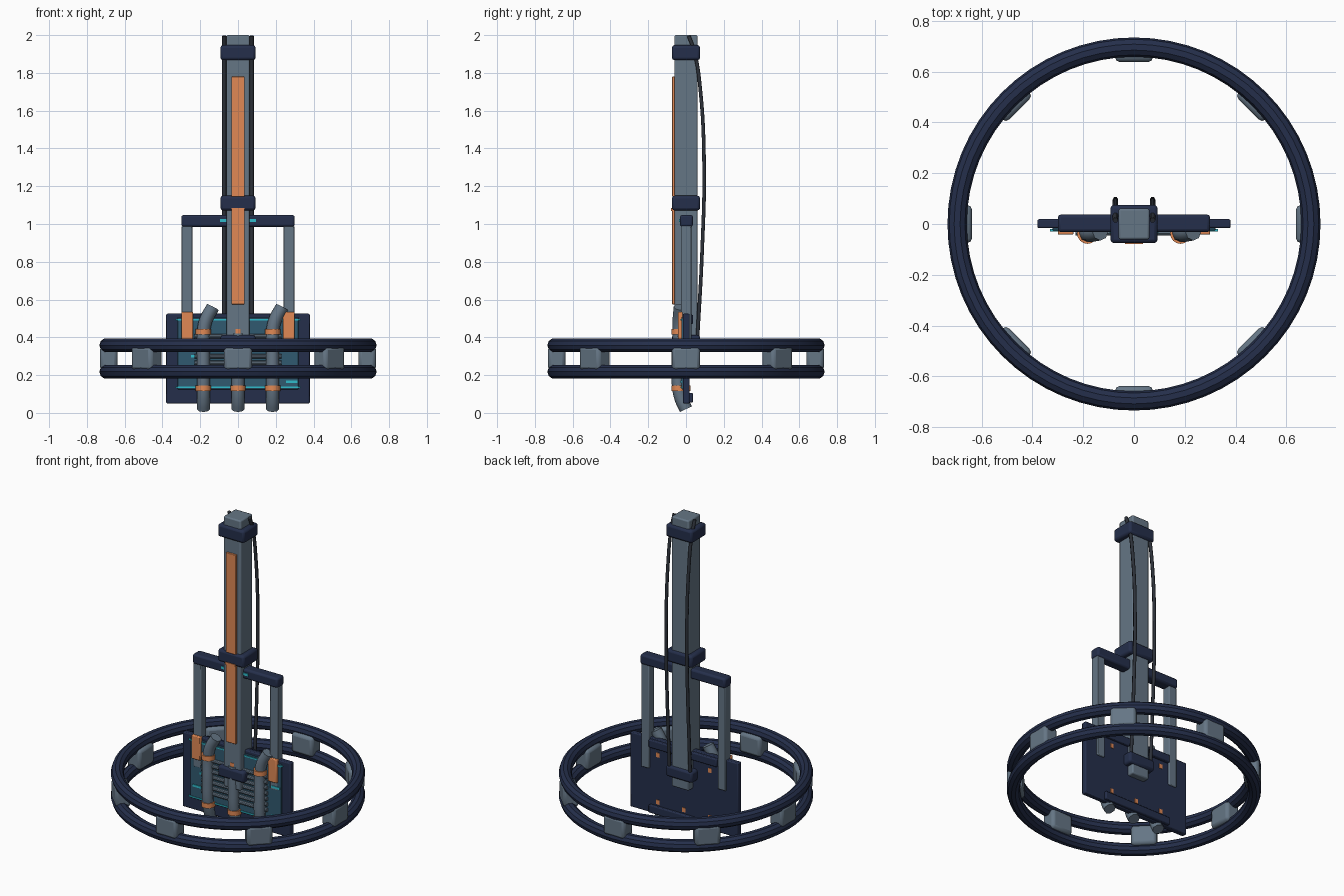
import bpy, math
from mathutils import Vector

if "Cube" in bpy.data.objects:
    bpy.data.objects.remove(bpy.data.objects["Cube"])


def mat(name, rgb):
    m = bpy.data.materials.new(name)
    m.diffuse_color = (*rgb, 1)
    m.use_nodes = True
    m.node_tree.nodes["Principled BSDF"].inputs["Base Color"].default_value = m.diffuse_color
    return m


NAVY = mat("navy", (0.018, 0.028, 0.07))
STEEL = mat("steel", (0.13, 0.18, 0.235))
ORANGE = mat("orange", (0.75, 0.25, 0.09))
TEAL = mat("teal", (0.03, 0.1, 0.16))
CYAN = mat("cyan", (0.03, 0.5, 0.6))
CABLE = mat("cable", (0.025, 0.03, 0.04))


def finish(ob, name, material, angle=35):
    ob.name = name
    ob.data.materials.append(material)
    if ob.type == 'MESH':
        bpy.ops.object.shade_smooth_by_angle(angle=math.radians(angle))
    return ob


def box(name, x, y, z, material, bevel=0.0, rot=0.0):
    """Box from (min, max) ranges, turned about the world z axis."""
    lo, hi = Vector((x[0], y[0], z[0])), Vector((x[1], y[1], z[1]))
    bpy.ops.mesh.primitive_cube_add(size=1)
    ob = bpy.context.object
    c, s = (lo + hi) / 2, hi - lo
    for v in ob.data.vertices:
        v.co = Vector((v.co[i] * s[i] + c[i] for i in range(3)))
    ob.rotation_euler.z = rot
    if bevel:
        b = ob.modifiers.new("bevel", 'BEVEL')
        b.width, b.segments = bevel, 2
    return finish(ob, name, material)


def tube(name, pts, r, material, res=2):
    """Round tube through smooth points."""
    cu = bpy.data.curves.new(name, 'CURVE')
    cu.dimensions = '3D'
    cu.bevel_depth, cu.bevel_resolution = r, res
    cu.use_fill_caps = True
    cu.resolution_u = 6
    sp = cu.splines.new('BEZIER')
    sp.bezier_points.add(len(pts) - 1)
    for bp, p in zip(sp.bezier_points, pts):
        bp.co = p
        bp.handle_left_type = bp.handle_right_type = 'AUTO'
    ob = bpy.data.objects.new(name, cu)
    bpy.context.collection.objects.link(ob)
    return finish(ob, name, material)


def cylinder(name, loc, r, h, material, axis='Z', sides=16):
    rot = (0, math.pi / 2, 0) if axis == 'X' else (0, 0, 0)
    bpy.ops.mesh.primitive_cylinder_add(vertices=sides, radius=r, depth=h, location=loc, rotation=rot)
    return finish(bpy.context.object, name, material)


# Double ring with eight spacer blocks
for label, z in (("lower", 0.218), ("upper", 0.358)):
    bpy.ops.mesh.primitive_torus_add(major_radius=0.696, minor_radius=0.038,
                                     major_segments=64, minor_segments=10, location=(0, 0, z))
    finish(bpy.context.object, label + "_ring", NAVY)
for i in range(8):
    box(f"ring_block_{i}", (0.638, 0.731), (-0.075, 0.075), (0.226, 0.352), STEEL, 0.018, i * math.pi / 4)

# Mast, collars and front strip
box("mast", (-0.061, 0.061), (-0.061, 0.061), (0.28, 2.0), STEEL, 0.008)
for i, (a, b) in enumerate(((0.34, 0.412), (1.072, 1.15), (1.867, 1.947))):
    box(f"mast_collar_{i}", (-0.093, 0.093), (-0.075, 0.075), (a, b), NAVY, 0.014)
box("mast_strip_lower", (-0.035, 0.035), (-0.073, -0.055), (0.575, 1.075), ORANGE, 0.003)
box("mast_strip_upper", (-0.035, 0.035), (-0.073, -0.055), (1.145, 1.78), ORANGE, 0.003)
box("mast_strip_bridge", (-0.035, 0.035), (-0.079, -0.06), (1.07, 1.085), ORANGE)

# Support frame beside the mast
box("cross_bar", (-0.3, 0.3), (-0.032, 0.037), (0.985, 1.048), NAVY, 0.012)
for s, side in ((-1, "left"), (1, "right")):
    xs = sorted((s * 0.242, s * 0.298))
    box(side + "_upright", xs, (-0.026, 0.028), (0.33, 0.99), STEEL, 0.005)
    box(side + "_upright_pad", sorted((s * 0.238, s * 0.3)), (-0.042, -0.018), (0.385, 0.535), ORANGE, 0.005)
    box(side + "_bar_light", sorted((s * 0.06, s * 0.096)), (-0.036, -0.03), (1.01, 1.026), CYAN)
    # Slack cable behind the mast
    x = s * 0.073
    tube(side + "_cable", [(x, 0.015, 1.995), (x, 0.045, 1.91), (x, 0.075, 1.72), (x, 0.096, 1.3),
                           (x, 0.085, 0.85), (x, 0.06, 0.38)], 0.011, CABLE, 1)

# Back plate, its rear ribs and front panel
box("back_plate", (-0.38, 0.38), (-0.016, 0.019), (0.05, 0.525), NAVY, 0.006)
for i, z in enumerate((0.08, 0.495)):
    box(f"plate_rib_{i}", (-0.24, 0.24), (0.01, 0.037), (z - 0.025, z + 0.025), NAVY, 0.006)
box("front_panel", (-0.32, 0.32), (-0.025, -0.01), (0.125, 0.505), TEAL, 0.003)
for i, z in enumerate((0.135, 0.494)):
    box(f"panel_trim_{i}", (-0.33, 0.33), (-0.029, -0.02), (z - 0.004, z + 0.004), CYAN)
for i, (x, z) in enumerate(((0.285, 0.165), (0.285, 0.35), (-0.27, 0.21), (-0.22, 0.3))):
    box(f"panel_light_{i}", (x - 0.03, x + 0.03), (-0.03, -0.02), (z - 0.007, z + 0.007), CYAN)
for i in range(7):
    cylinder(f"cooling_rod_{i}", (0.0, -0.033, 0.195 + 0.035 * i), 0.012, 0.46, STEEL, 'X', 10)

# Three hoses with clamps and rear bolts
for i, x in enumerate((-0.183, 0.0, 0.183)):
    path = [(x, 0.0, 0.02), (x, -0.022, 0.065), (x, -0.038, 0.13), (x, -0.042, 0.28), (x, -0.036, 0.42)]
    if x:
        path += [(x + 0.013, -0.036, 0.49), (x + 0.05, -0.03, 0.56)]
    tube(f"hose_{i}", path, 0.035, STEEL)
    for j, z in enumerate((0.13, 0.43)):
        cylinder(f"hose_clamp_{i}_{j}", (x, -0.037, z), 0.041 if x or not j else 0.028, 0.03, ORANGE)
        if x or not j:
            box(f"clamp_bolt_{i}_{j}", (x - 0.011, x + 0.011), (-0.02, 0.023), (z - 0.014, z + 0.014), ORANGE)
